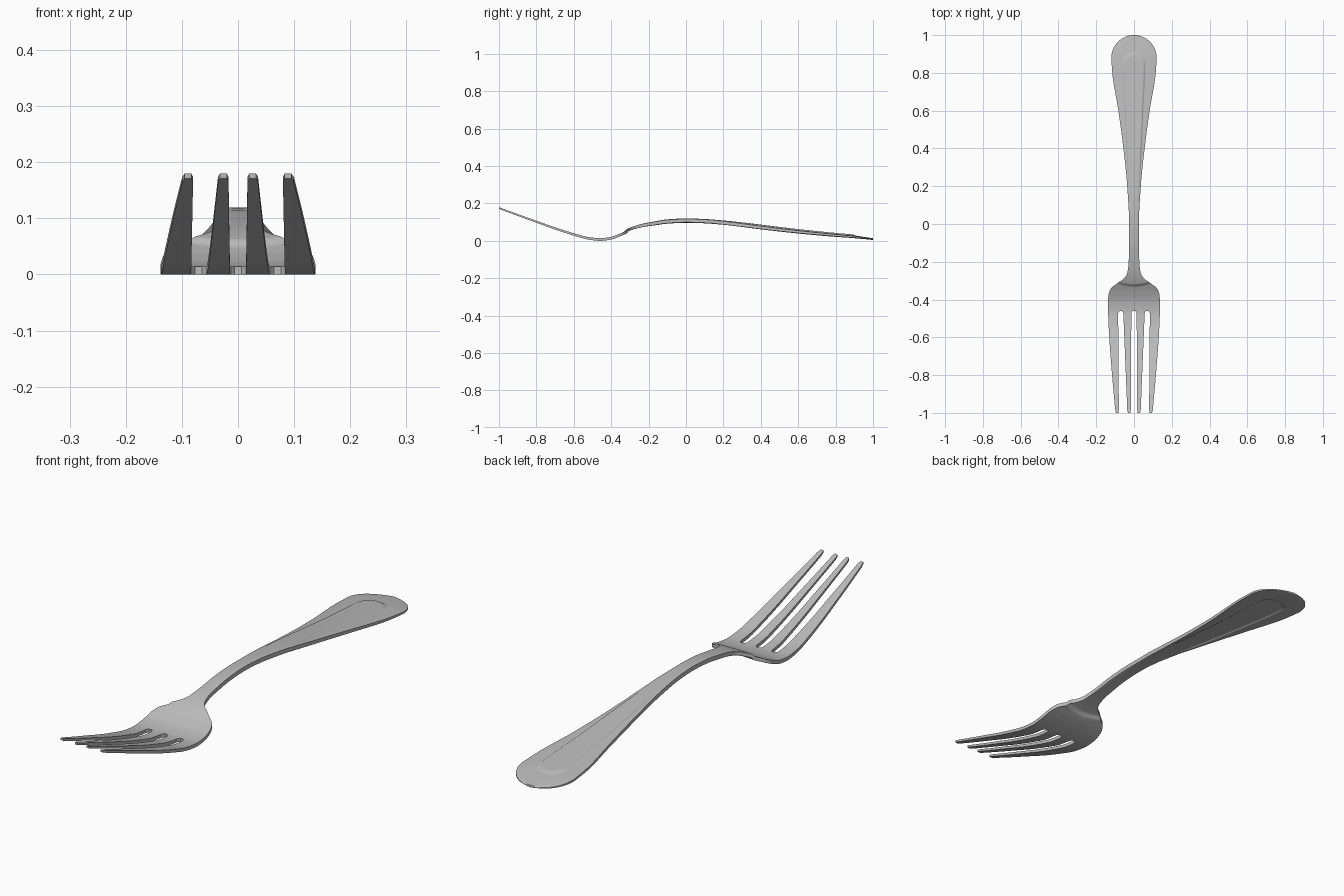
import bpy, bmesh, math

cube = bpy.data.objects.get("Cube")
if cube:
    bpy.data.objects.remove(cube, do_unlink=True)


def curve(points):
    """Smooth interpolation through (position, value) points, without overshoot."""
    xs, vs = zip(*points)
    d = [(vs[i + 1] - vs[i]) / (xs[i + 1] - xs[i]) for i in range(len(xs) - 1)]
    m = [d[0]] + [2 * a * b / (a + b) if a * b > 0 else 0 for a, b in zip(d, d[1:])] + [d[-1]]

    def value(x):
        i = max(k for k in range(len(d)) if k == 0 or x >= xs[k])
        h = xs[i + 1] - xs[i]
        t = min(max((x - xs[i]) / h, 0), 1)
        return (vs[i] * (1 + 2 * t) * (1 - t) ** 2 + vs[i + 1] * t * t * (3 - 2 * t)
                + h * t * (1 - t) * (m[i] * (1 - t) - m[i + 1] * t))
    return value


def smooth(a, b, x):
    t = min(max((x - a) / (b - a), 0), 1)
    return t * t * (3 - 2 * t)


def lerp(a, b, t):
    return a + (b - a) * t


# Outline, side profile and thickness along the length
outline = curve([(-1, .098), (-.8, .116), (-.6, .131), (-.5, .136), (-.42, .138), (-.37, .134),
                 (-.34, .121), (-.315, .09), (-.29, .055), (-.26, .036), (-.2, .028), (0, .026),
                 (.2, .036), (.4, .056), (.6, .083), (.8, .115), (.88, .12)])
profile = curve([(-1, .175), (-.9, .138), (-.8, .102), (-.7, .066), (-.6, .034), (-.52, .013),
                 (-.46, .007), (-.41, .012), (-.36, .028), (-.32, .046), (-.25, .072), (-.2, .086),
                 (-.1, .103), (0, .108), (.1, .105), (.2, .096), (.4, .071), (.6, .048),
                 (.8, .029), (.9, .021), (1, .009)])
thickness = curve([(-1, .009), (-.5, .014), (-.3, .016), (-.1, .023), (.1, .023),
                   (.6, .019), (.9, .014), (1, .009)])
ROOT, BOW = -.46, .88


def half_width(y):
    if y > BOW:
        return max(.12 * math.sqrt(max(1 - ((y - BOW) / .12) ** 2, 0)), .004)
    return outline(y)


def panel_width(y):
    return half_width(min(y, BOW)) * lerp(.85, .52, smooth(.1, .85, y))


def knots(y):
    """Column positions across one half, from the centre to the edge."""
    w = half_width(y)
    t = (ROOT - y) / (1 + ROOT)
    tip = max(t, 0)
    s, a, b = lerp(.014, .017, tip), lerp(.057, .035, tip), lerp(.084, .08, tip)
    # rounded slot roots
    r = math.sqrt(max(1 - ((max(y, -.475) + .475) / .015) ** 2, .2)) if y < ROOT else .45
    mid = (a + b) / 2
    s, a, b = s * r, lerp(mid, a, r), lerp(mid, b, r)
    # rounded tine tips
    n = smooth(-.982, -1.004, y) * .35
    c1, c2 = (s + a) / 2, (b + w) / 2
    s, a = lerp(s, c1, n), lerp(a, c1, n)
    head = [0, s, c1, a, lerp(b, c2, n), c2, lerp(w, c2, n)]
    p = min(panel_width(y), w * .85)
    handle = [0, p * .4, p * .75, p * .9, p, (p + w) / 2, w]
    k = smooth(-.45, -.31, y)
    return [lerp(h, g, k) for h, g in zip(head, handle)]


def relief(x, y):
    """Raised handle panel, neck step and softly rounded handle edges."""
    p = panel_width(y)
    arch = math.hypot(x / p, max(y - .84, 0) / .07)
    panel = .005 * (1 - smooth(.82, 1.0, arch)) * smooth(.1, .4, y)
    arc = -.325 + 2 * x * x
    step = .008 * smooth(arc - .008, arc + .008, y) * (1 - smooth(-.3, -.15, y))
    return panel + step


def span(a, b, n):
    return [lerp(a, b, i / n) for i in range(n)]


rows = (span(-1, -.98, 5) + span(-.98, -.476, 28) + span(-.476, ROOT, 8) + span(ROOT, -.36, 10)
        + span(-.36, -.25, 32) + span(-.25, .8, 42) + span(.8, BOW, 8)
        + [BOW + .12 * math.sin(i / 24 * math.pi / 2) for i in range(25)])
SUB = 3
SLOTS = (0, 3)

# Flat blank with the slots left out
bm = bmesh.new()
grid = []
for y in rows:
    k = knots(y)
    half = [lerp(k[i], k[i + 1], j / SUB) for i in range(6) for j in range(SUB)] + [k[6]]
    grid.append([bm.verts.new((x, y, 0)) for x in [-v for v in half[:0:-1]] + half])
n = 6 * SUB
for i in range(len(rows) - 1):
    for j in range(2 * n):
        cell = (j - n if j >= n else n - 1 - j) // SUB
        if rows[i] < ROOT - 1e-6 and cell in SLOTS:
            continue
        bm.faces.new((grid[i][j], grid[i][j + 1], grid[i + 1][j + 1], grid[i + 1][j]))
bmesh.ops.delete(bm, geom=[v for v in bm.verts if not v.link_faces], context='VERTS')

# Give the blank its thickness and bend it to the side profile
lower = list(bm.verts)
result = bmesh.ops.extrude_face_region(bm, geom=list(bm.faces), use_keep_orig=True)
upper = [g for g in result["geom"] if isinstance(g, bmesh.types.BMVert)]
for verts, side in ((lower, -.5), (upper, .5)):
    for v in verts:
        x, y = v.co.x, v.co.y
        crown = .003 * (abs(x) / half_width(y)) ** 4 * smooth(-.3, -.1, y)
        v.co.z = profile(y) + relief(x, y) + side * (thickness(y) - 2 * crown)
low = min(v.co.z for v in bm.verts)
for v in bm.verts:
    v.co.z -= low
bmesh.ops.recalc_face_normals(bm, faces=list(bm.faces))
mesh = bpy.data.meshes.new("fork")
bm.to_mesh(mesh)
bm.free()
fork = bpy.data.objects.new("fork", mesh)
bpy.context.collection.objects.link(fork)

# Steel
steel = bpy.data.materials.new("steel_grey")
steel.use_nodes = True
colour = (.5, .5, .5, 1)
steel.diffuse_color = colour
steel.node_tree.nodes["Principled BSDF"].inputs["Base Color"].default_value = colour
mesh.materials.append(steel)

bpy.ops.object.select_all(action='DESELECT')
fork.select_set(True)
bpy.context.view_layer.objects.active = fork
bpy.ops.object.shade_smooth_by_angle(angle=math.radians(40))
